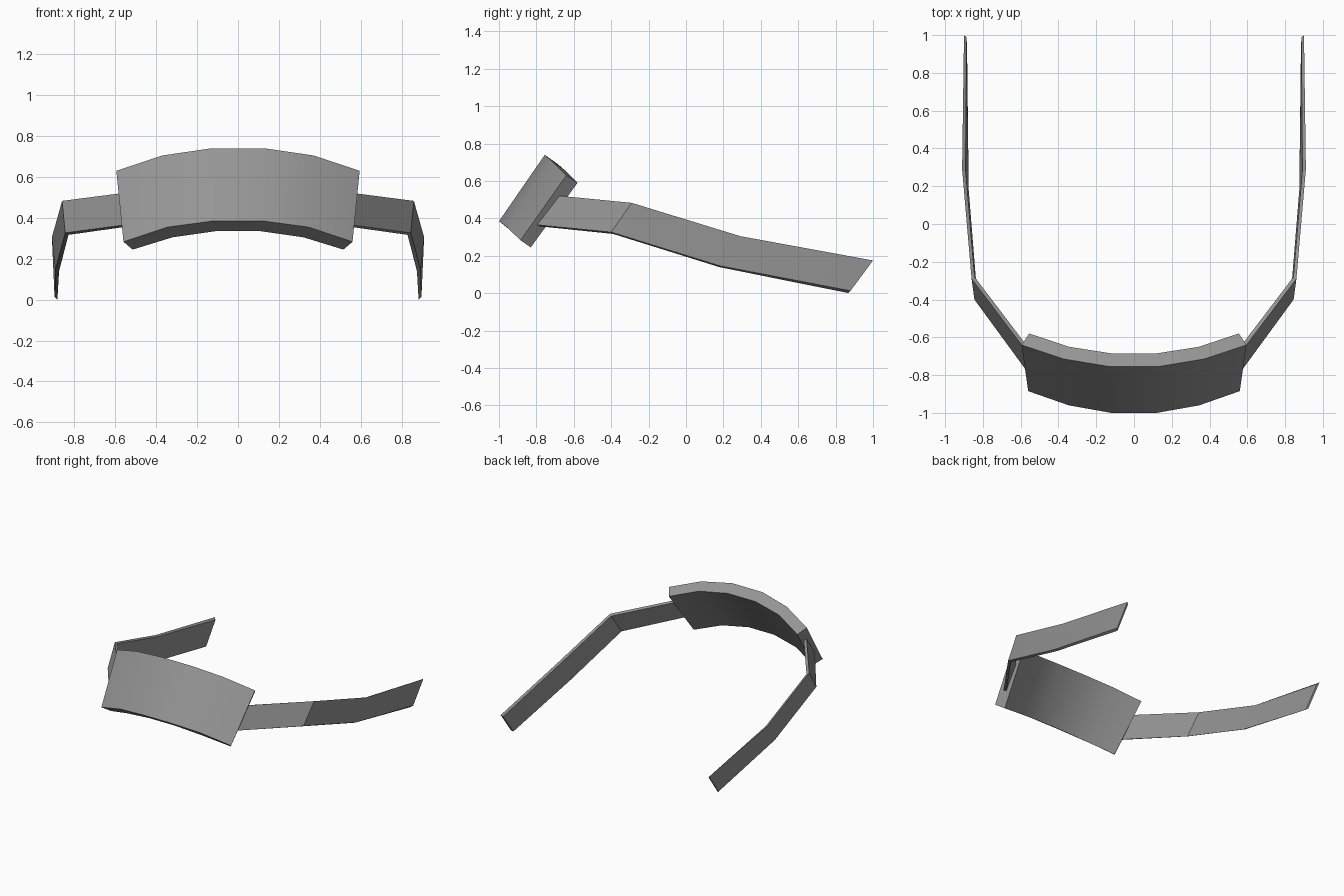
import bpy
import bmesh
import math
from mathutils import Vector

default = bpy.data.objects.get("Cube")
if default:
    bpy.data.objects.remove(default, do_unlink=True)

GREY = (0.3, 0.3, 0.3, 1.0)
grey = bpy.data.materials.new("plain grey")
grey.use_nodes = True
grey.diffuse_color = GREY
grey.node_tree.nodes["Principled BSDF"].inputs["Base Color"].default_value = GREY


def loft(name, sections):
    """Skin a row of four-cornered sections and cap both ends."""
    bm = bmesh.new()
    rings = [[bm.verts.new(p) for p in section] for section in sections]
    for a, b in zip(rings, rings[1:]):
        for i in range(4):
            j = (i + 1) % 4
            bm.faces.new((a[i], a[j], b[j], b[i]))
    bm.faces.new(rings[0])
    bm.faces.new(rings[-1])
    bmesh.ops.recalc_face_normals(bm, faces=bm.faces)
    mesh = bpy.data.meshes.new(name)
    bm.to_mesh(mesh)
    bm.free()
    mesh.materials.append(grey)
    obj = bpy.data.objects.new(name, mesh)
    bpy.context.collection.objects.link(obj)
    bpy.ops.object.select_all(action="DESELECT")
    obj.select_set(True)
    bpy.context.view_layer.objects.active = obj
    bpy.ops.object.shade_smooth_by_angle(angle=math.radians(30))
    return obj


def mirrored(section):
    return [(-x, y, z) for x, y, z in section]


# Tilted curved visor: front bottom, front top, back top, back bottom
half = [
    [(0.12, -1.0, 0.385), (0.13, -0.755, 0.74),
     (0.12, -0.685, 0.69), (0.11, -0.93, 0.335)],
    [(0.345, -0.96, 0.355), (0.37, -0.715, 0.705),
     (0.345, -0.65, 0.66), (0.32, -0.9, 0.305)],
    [(0.56, -0.885, 0.283), (0.595, -0.64, 0.63),
     (0.555, -0.58, 0.59), (0.515, -0.83, 0.245)],
]
loft("visor", [mirrored(s) for s in reversed(half)] + half)

# Thin bent arms: outer top and outer bottom edges, front to back
top_edge = [(0.55, -0.70, 0.523), (0.86, -0.29, 0.483),
            (0.91, 0.29, 0.305), (0.90, 1.0, 0.175)]
bottom_edge = [(0.545, -0.81, 0.367), (0.845, -0.40, 0.327),
               (0.893, 0.18, 0.147), (0.897, 0.88, 0.013)]
inward = [Vector(v) for v in ((-0.016, 0.012, -0.008), (-0.016, 0.01, -0.01),
                              (-0.018, 0.0, -0.008), (-0.014, -0.012, -0.012))]

arm = []
for top, bottom, step in zip(top_edge, bottom_edge, inward):
    arm.append([Vector(top), Vector(bottom),
                Vector(bottom) + step, Vector(top) + step])
loft("left_arm", arm)
loft("right_arm", [mirrored(s) for s in arm])
